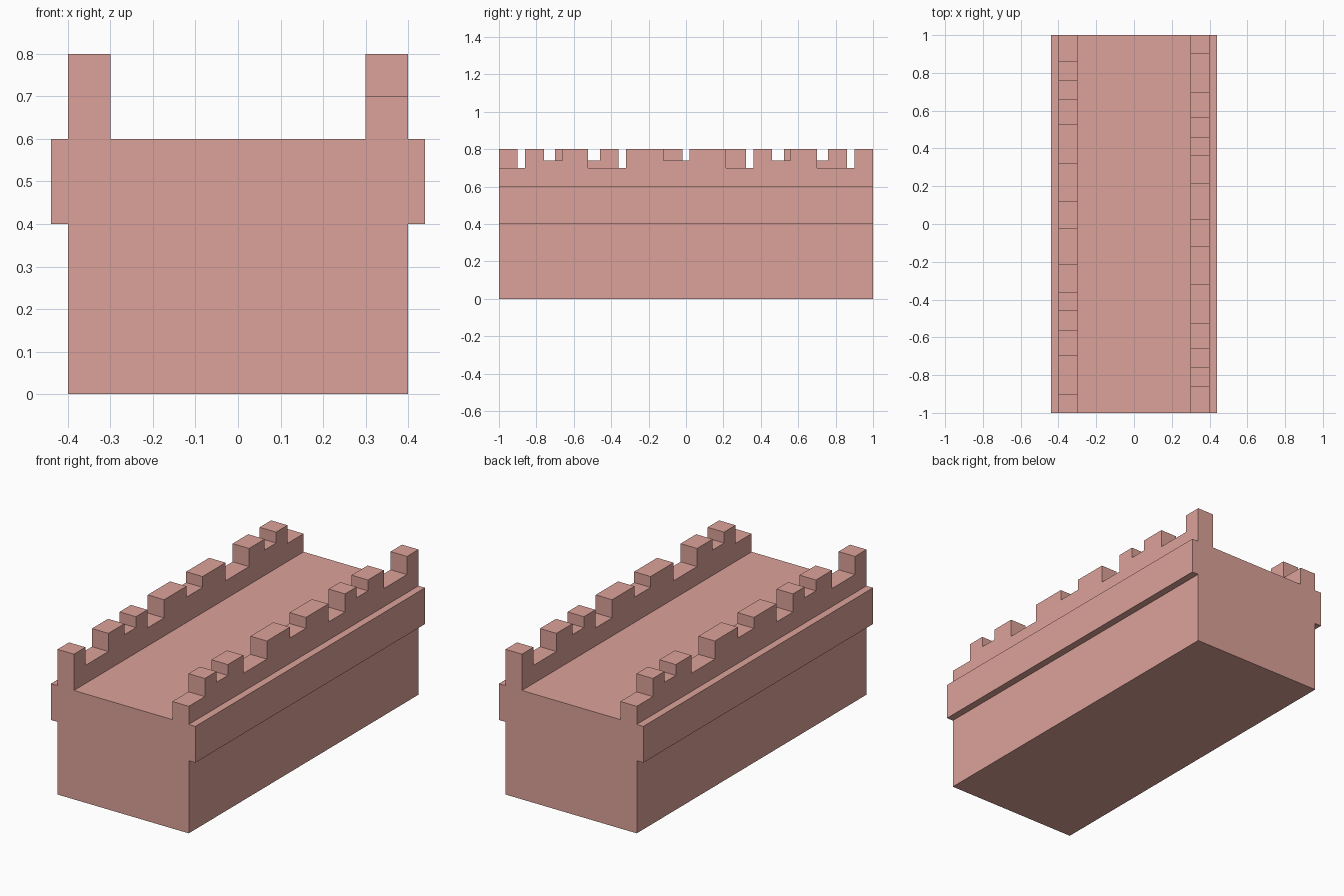
import bpy, bmesh
from mathutils import Matrix

if "Cube" in bpy.data.objects:
    bpy.data.objects.remove(bpy.data.objects["Cube"])

# Wall section: half profile (x, z) mirrored, extruded along y
half = [(0.4, 0), (0.4, 0.4), (0.44, 0.4), (0.44, 0.6), (0.4, 0.6),
        (0.4, 0.8), (0.3, 0.8), (0.3, 0.6)]
profile = half + [(-x, z) for x, z in reversed(half)]

bm = bmesh.new()
face = bm.faces.new([bm.verts.new((x, -1, z)) for x, z in profile])
ext = bmesh.ops.extrude_face_region(bm, geom=[face])
bmesh.ops.translate(bm, vec=(0, 2, 0),
                    verts=[g for g in ext["geom"] if isinstance(g, bmesh.types.BMVert)])
# Keep exactly one cap at each end
if not any(all(abs(v.co.y + 1) < 1e-6 for v in f.verts) for f in bm.faces):
    bm.faces.new([v for v in bm.verts if v.co.y < 0])
bmesh.ops.recalc_face_normals(bm, faces=bm.faces)
mesh = bpy.data.meshes.new("castle_wall")
bm.to_mesh(mesh)
bm.free()
wall = bpy.data.objects.new("castle_wall", mesh)
bpy.context.collection.objects.link(wall)

# Crenel notches on the right parapet (y start, y end, floor z);
# the left parapet is the same pattern turned half way round
notches = [(-1.1, -0.86, 0.7), (-0.76, -0.66, 0.74), (-0.525, -0.32, 0.7),
           (-0.12, 0.02, 0.74), (0.215, 0.36, 0.7), (0.46, 0.56, 0.74),
           (0.70, 0.90, 0.7)]
bm = bmesh.new()
for side in (1, -1):
    for y0, y1, z in notches:
        size = (0.2, y1 - y0, 0.9 - z, 1)
        centre = (0.35 * side, side * (y0 + y1) / 2, (z + 0.9) / 2)
        bmesh.ops.create_cube(bm, size=1,
                              matrix=Matrix.Translation(centre) @ Matrix.Diagonal(size))
cut_mesh = bpy.data.meshes.new("crenel_cutter")
bm.to_mesh(cut_mesh)
bm.free()
cutter = bpy.data.objects.new("crenel_cutter", cut_mesh)
cutter.hide_render = True
bpy.context.collection.objects.link(cutter)

# Cut the crenels, then drop the cutter
mod = wall.modifiers.new("crenels", 'BOOLEAN')
mod.operation = 'DIFFERENCE'
mod.solver = 'EXACT'
mod.object = cutter
bpy.context.view_layer.objects.active = wall
bpy.ops.object.modifier_apply(modifier=mod.name)
bpy.data.objects.remove(cutter)

# Pink stone
mat = bpy.data.materials.new("pink_stone")
mat.diffuse_color = (0.72, 0.36, 0.32, 1)
mat.use_nodes = True
mat.node_tree.nodes["Principled BSDF"].inputs["Base Color"].default_value = mat.diffuse_color
wall.data.materials.clear()
wall.data.materials.append(mat)
